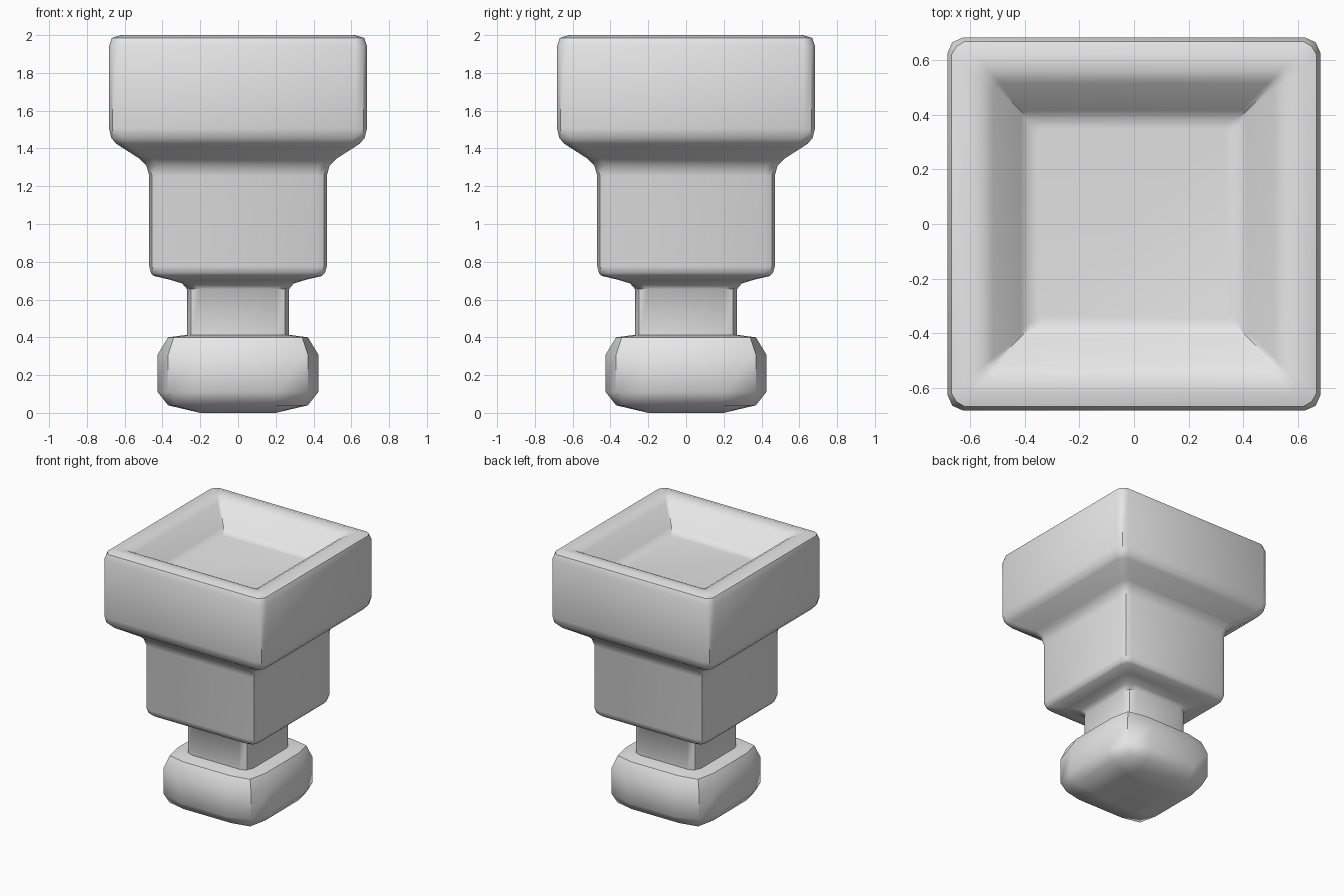
import bpy
import math

old = bpy.data.objects.get("Cube")
if old:
    bpy.data.objects.remove(old, do_unlink=True)

grey = bpy.data.materials.new("plain grey")
grey.use_nodes = True
colour = (0.8, 0.8, 0.8, 1)
grey.diffuse_color = colour
grey.node_tree.nodes["Principled BSDF"].inputs["Base Color"].default_value = colour


def ring(z, side, flat, corner):
    """Rounded square: flat sides at +-side, with one point at each corner."""
    points = []
    x_y = [(side, -flat), (side, flat), (corner, corner)]
    for turn in range(4):
        for x, y in x_y:
            points.append((x, y, z))
        x_y = [(-y, x) for x, y in x_y]
    return points


def loft(name, profile, angle):
    """Skin the rings from bottom to top and cap both ends."""
    verts = [p for row in profile for p in ring(*row)]
    n = 12
    faces = [tuple(reversed(range(n)))]
    for r in range(len(profile) - 1):
        for i in range(n):
            j = (i + 1) % n
            faces.append((r * n + i, r * n + j, r * n + n + j, r * n + n + i))
    faces.append(tuple(range(len(verts) - n, len(verts))))
    mesh = bpy.data.meshes.new(name)
    mesh.from_pydata(verts, [], faces)
    mesh.materials.append(grey)
    obj = bpy.data.objects.new(name, mesh)
    bpy.context.collection.objects.link(obj)
    bpy.ops.object.select_all(action='DESELECT')
    obj.select_set(True)
    bpy.context.view_layer.objects.active = obj
    bpy.ops.object.shade_smooth_by_angle(angle=math.radians(angle))
    return obj


# Pillow-shaped foot
loft("foot", [
    (0.0, 0.20, 0.18, 0.20),
    (0.04, 0.37, 0.20, 0.34),
    (0.11, 0.425, 0.20, 0.37),
    (0.31, 0.425, 0.20, 0.37),
    (0.40, 0.37, 0.20, 0.34),
    (0.42, 0.22, 0.18, 0.20),
], 50)

# Neck, middle block, flare and hollow cup in one skin
loft("stepped_cup", [
    (0.38, 0.27, 0.20, 0.25),
    (0.655, 0.27, 0.20, 0.25),
    (0.685, 0.295, 0.24, 0.275),
    (0.705, 0.36, 0.31, 0.345),
    (0.725, 0.445, 0.39, 0.43),
    (0.74, 0.46, 0.41, 0.445),
    (0.775, 0.47, 0.415, 0.455),
    (1.255, 0.47, 0.415, 0.455),
    (1.31, 0.485, 0.43, 0.47),
    (1.345, 0.52, 0.46, 0.505),
    (1.425, 0.645, 0.59, 0.63),
    (1.455, 0.67, 0.615, 0.655),
    (1.505, 0.683, 0.625, 0.665),
    (1.94, 0.683, 0.625, 0.665),
    (1.985, 0.668, 0.62, 0.65),
    (2.0, 0.62, 0.58, 0.61),
    (1.995, 0.56, 0.53, 0.555),
    (1.97, 0.515, 0.49, 0.512),
    (1.84, 0.415, 0.395, 0.413),
    (1.815, 0.385, 0.365, 0.383),
    (1.81, 0.35, 0.33, 0.348),
], 40)
